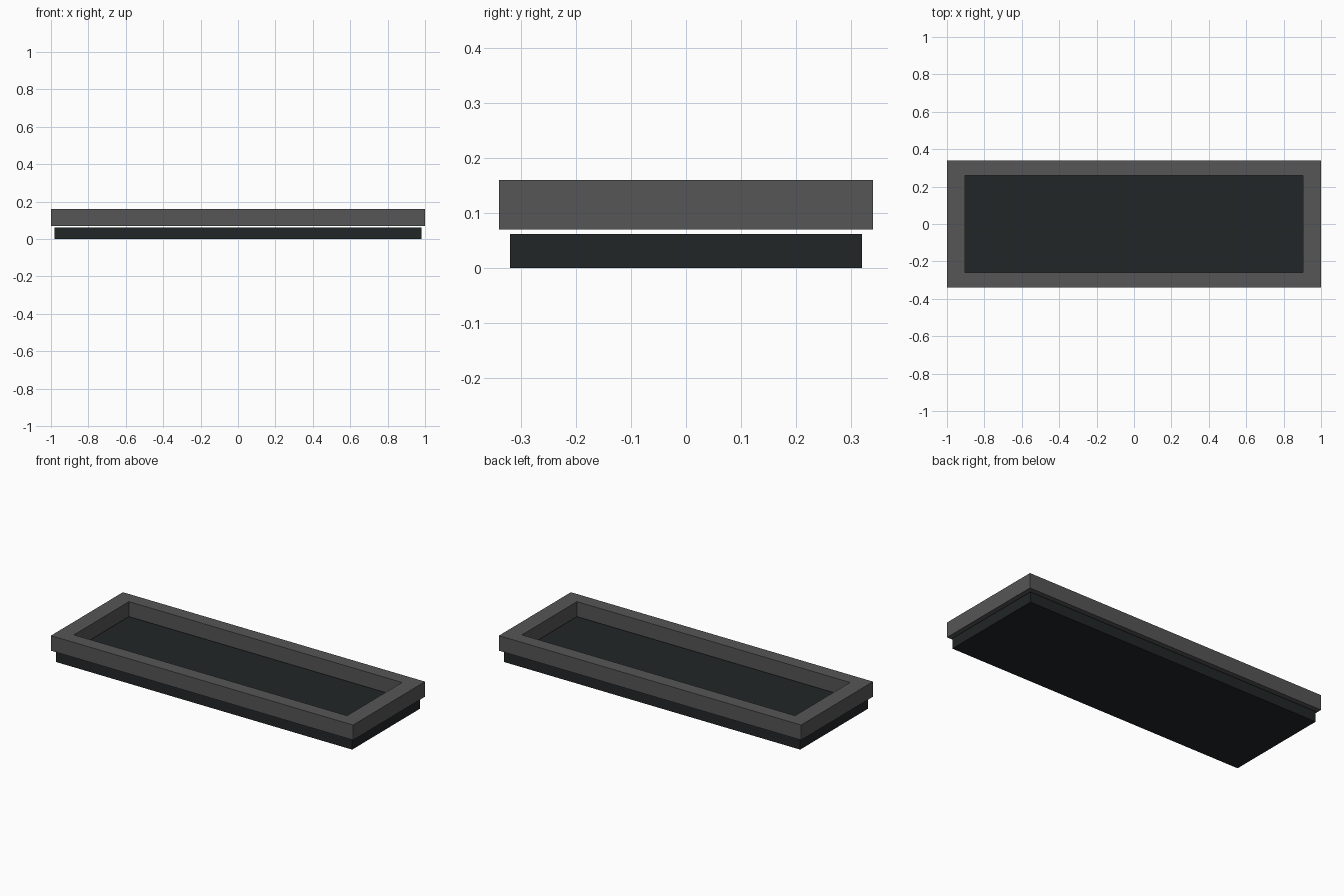
import bpy, bmesh

if "Cube" in bpy.data.objects:
    bpy.data.objects.remove(bpy.data.objects["Cube"])


def material(name, rgb):
    m = bpy.data.materials.new(name)
    m.diffuse_color = (*rgb, 1)
    m.use_nodes = True
    m.node_tree.nodes["Principled BSDF"].inputs["Base Color"].default_value = m.diffuse_color
    return m


def finish(bm, name, mat):
    bmesh.ops.recalc_face_normals(bm, faces=bm.faces)
    me = bpy.data.meshes.new(name)
    bm.to_mesh(me)
    bm.free()
    me.materials.append(mat)
    ob = bpy.data.objects.new(name, me)
    bpy.context.collection.objects.link(ob)
    return ob


def rect(bm, hx, hy, z):
    return [bm.verts.new((sx * hx, sy * hy, z))
            for sx, sy in ((-1, -1), (1, -1), (1, 1), (-1, 1))]


def bridge(bm, a, b):
    for i in range(4):
        j = (i + 1) % 4
        bm.faces.new((a[i], a[j], b[j], b[i]))


dark = material("dark_base", (0.016, 0.019, 0.020))
grey = material("grey_rim", (0.09, 0.092, 0.09))

# Solid base slab
bm = bmesh.new()
low, high = rect(bm, 0.98, 0.32, 0), rect(bm, 0.98, 0.32, 0.062)
bridge(bm, low, high)
bm.faces.new(low)
bm.faces.new(high)
finish(bm, "base_slab", dark)

# Rectangular rim, held just above the slab by a thin shadow gap
bm = bmesh.new()
loops = [rect(bm, *p) for p in ((1, 0.34, 0.07), (1, 0.34, 0.16),
                                (0.904, 0.26, 0.16), (0.904, 0.26, 0.07))]
for i in range(4):
    bridge(bm, loops[i], loops[(i + 1) % 4])
finish(bm, "rim_frame", grey)
